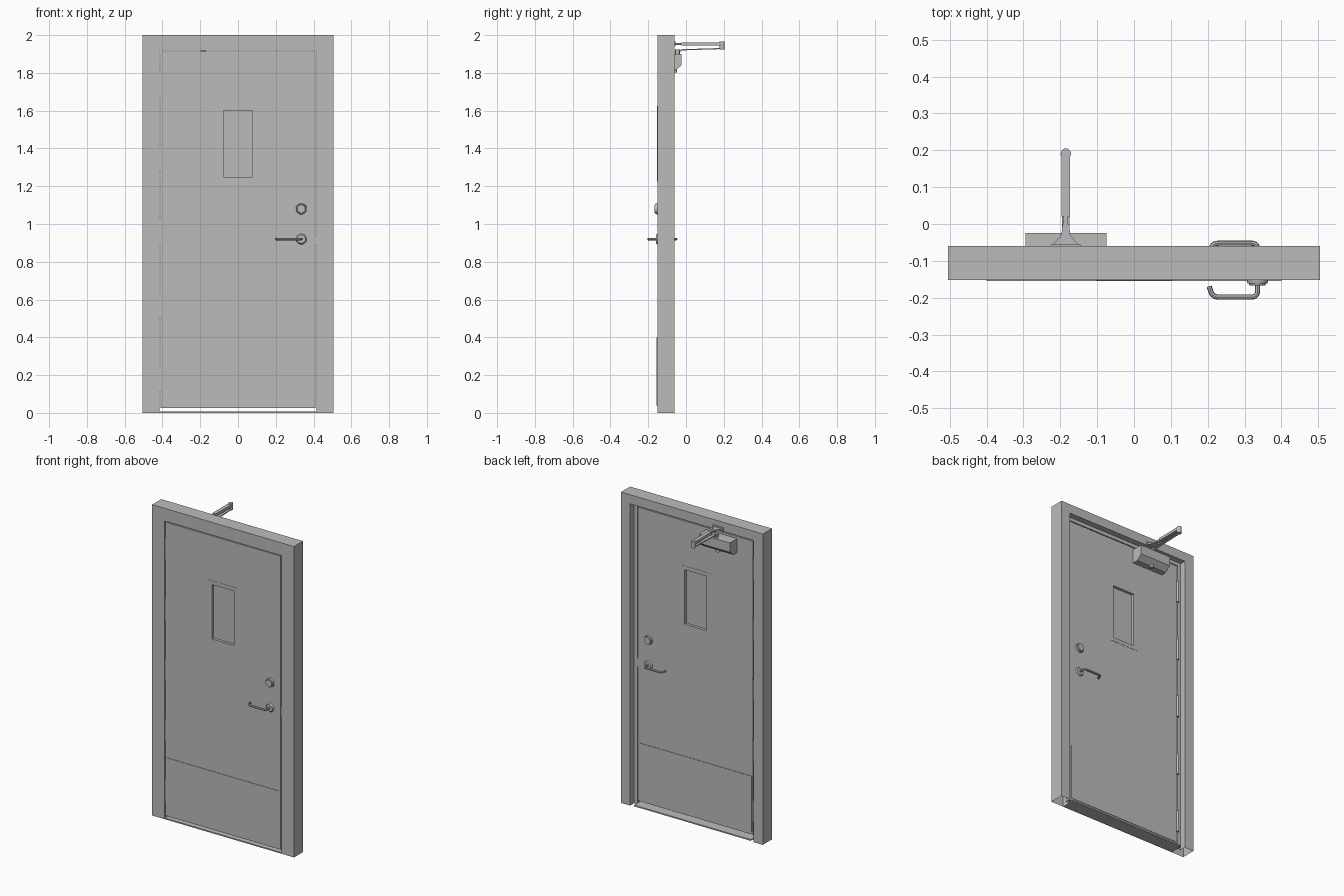
import bpy, bmesh, math
from mathutils import Matrix, Vector

if "Cube" in bpy.data.objects:
    bpy.data.objects.remove(bpy.data.objects["Cube"])

grey = bpy.data.materials.new("plain_grey")
grey.diffuse_color = (0.5, 0.5, 0.5, 1)
grey.use_nodes = True
grey.node_tree.nodes["Principled BSDF"].inputs["Base Color"].default_value = grey.diffuse_color

FRONT, BACK = -0.152, -0.098      # door faces
MID = (FRONT + BACK) / 2


def finish(name, bm, smooth=False):
    bmesh.ops.recalc_face_normals(bm, faces=bm.faces)
    me = bpy.data.meshes.new(name)
    bm.to_mesh(me)
    bm.free()
    ob = bpy.data.objects.new(name, me)
    bpy.context.collection.objects.link(ob)
    me.materials.append(grey)
    if smooth:
        bpy.ops.object.select_all(action='DESELECT')
        ob.select_set(True)
        bpy.context.view_layer.objects.active = ob
        bpy.ops.object.shade_smooth_by_angle(angle=math.radians(35))
    return ob


def box(name, x0, x1, y0, y1, z0, z1):
    bm = bmesh.new()
    bmesh.ops.create_cube(bm, size=1)
    for v in bm.verts:
        v.co = ((x0 + x1) / 2 + v.co.x * (x1 - x0),
                (y0 + y1) / 2 + v.co.y * (y1 - y0),
                (z0 + z1) / 2 + v.co.z * (z1 - z0))
    return finish(name, bm)


def rod(name, a, b, r0, r1=None, seg=24):
    """Cylinder or cone from point a to point b."""
    a, b = Vector(a), Vector(b)
    d = b - a
    bm = bmesh.new()
    m = Matrix.Translation((a + b) / 2) @ d.to_track_quat('Z', 'Y').to_matrix().to_4x4()
    bmesh.ops.create_cone(bm, cap_ends=True, segments=seg, radius1=r0,
                          radius2=r0 if r1 is None else r1, depth=d.length, matrix=m)
    return finish(name, bm, True)


def prism(name, pts, axis, a, b):
    """Extrude a 2D outline along axis x (points are y,z) or z (points are x,y)."""
    bm = bmesh.new()
    place = (lambda p, t: (t, *p)) if axis == 'x' else (lambda p, t: (*p, t))
    lo = [bm.verts.new(place(p, a)) for p in pts]
    hi = [bm.verts.new(place(p, b)) for p in pts]
    bm.faces.new(lo)
    bm.faces.new(hi)
    for i in range(len(pts)):
        j = (i + 1) % len(pts)
        bm.faces.new((lo[i], lo[j], hi[j], hi[i]))
    return finish(name, bm)


def ring(name, outer, inner, y0, y1):
    """Rectangular slab (x0, x1, z0, z1) with a rectangular hole."""
    bm = bmesh.new()

    def loop(r, y):
        x0, x1, z0, z1 = r
        return [bm.verts.new(c) for c in ((x0, y, z0), (x1, y, z0), (x1, y, z1), (x0, y, z1))]
    loops = [loop(outer, y0), loop(inner, y0), loop(inner, y1), loop(outer, y1)]
    for k in range(4):
        p, q = loops[k], loops[(k + 1) % 4]
        for i in range(4):
            j = (i + 1) % 4
            bm.faces.new((p[i], p[j], q[j], q[i]))
    return finish(name, bm)


def tube(name, pts, radius, bend):
    """Round bar through pts with rounded corners."""
    pts = [Vector(p) for p in pts]
    path = [pts[0]]
    for p, c, n in zip(pts, pts[1:], pts[2:]):
        s, e = c + (p - c).normalized() * bend, c + (n - c).normalized() * bend
        for k in range(6):
            t = k / 5
            path.append(s * (1 - t) ** 2 + c * 2 * t * (1 - t) + e * t * t)
    path.append(pts[-1])
    cu = bpy.data.curves.new(name + "_path", 'CURVE')
    cu.dimensions = '3D'
    cu.bevel_depth, cu.bevel_resolution, cu.use_fill_caps = radius, 2, True
    sp = cu.splines.new('POLY')
    sp.points.add(len(path) - 1)
    for q, p in zip(sp.points, path):
        q.co = (*p, 1)
    ob = bpy.data.objects.new(name, cu)
    bpy.context.collection.objects.link(ob)
    bpy.ops.object.select_all(action='DESELECT')
    ob.select_set(True)
    bpy.context.view_layer.objects.active = ob
    bpy.ops.object.convert(target='MESH')
    ob = bpy.context.view_layer.objects.active
    ob.data.materials.clear()
    ob.data.materials.append(grey)
    bpy.ops.object.shade_smooth_by_angle(angle=math.radians(35))


# Door frame: stepped hollow section swept up, across and down, open at the floor
bm = bmesh.new()
section = [(0, FRONT), (0.09, FRONT), (0.09, BACK), (0.065, BACK), (0.065, -0.06), (0, -0.06)]
loops = []
for sx, top in ((-1, 0), (-1, 1), (1, 1), (1, 0)):
    loops.append([bm.verts.new((sx * (0.505 - u), y, (2 - 0.91 * u) if top else 0))
                  for u, y in section])
for p, q in zip(loops, loops[1:]):
    for i in range(6):
        j = (i + 1) % 6
        bm.faces.new((p[i], p[j], q[j], q[i]))
finish("door_frame", bm)

# Threshold
box("threshold", -0.415, 0.415, FRONT, -0.065, 0, 0.008)

# Door leaf with window opening and recessed pane
hole = (-0.078, 0.078, 1.25, 1.60)
ring("door_leaf", (-0.41, 0.41, 0.025, 1.913), hole, FRONT, BACK)
box("window_pane", -0.078, 0.078, FRONT + 0.016, BACK - 0.016, 1.25, 1.60)

# Fittings repeated on both faces of the door
for side, face, s in (("front", FRONT, -1), ("back", BACK, 1)):
    def out(d):
        return face + s * d
    ring(side + "_window_trim", (-0.103, 0.103, 1.225, 1.625), hole,
         *sorted((out(0), out(0.0015))))
    box(side + "_kick_plate", -0.40, 0.40, *sorted((out(0), out(0.003))), 0.04, 0.40)
    # Lock cylinder
    rod(side + "_lock_collar", (0.335, out(0), 1.08), (0.335, out(0.010), 1.08), 0.029, 0.027, 32)
    rod(side + "_lock_face", (0.335, out(0.010), 1.08), (0.335, out(0.015), 1.08), 0.023, 0.021, 32)
    # Lever handle
    rod(side + "_lever_rose", (0.335, out(0), 0.92), (0.335, out(0.008), 0.92), 0.028, 0.022, 32)
    tube(side + "_lever", [(0.335, out(0.004), 0.92), (0.335, out(0.046), 0.92),
                           (0.213, out(0.046), 0.92), (0.204, out(0.017), 0.92)], 0.007, 0.016)

# Latch plate in the gap
box("latch_plate", 0.408, 0.4155, FRONT + 0.004, BACK - 0.004, 0.885, 0.94)

# Hinges
for i in range(5):
    z = 0.182 + i * 0.389
    box("hinge_leaf_%d" % (i + 1), -0.4155, -0.4095, FRONT + 0.004, BACK, z - 0.07, z + 0.07)
    rod("hinge_knuckle_%d" % (i + 1), (-0.4125, BACK + 0.005, z - 0.07),
        (-0.4125, BACK + 0.005, z + 0.07), 0.008, seg=16)

# Door closer body
prism("closer_body", [(BACK, 1.81), (-0.060, 1.81), (-0.024, 1.84), (-0.024, 1.90), (BACK, 1.90)],
      'x', -0.295, -0.075)
rod("closer_lower_cap", (-0.185, -0.062, 1.802), (-0.185, -0.062, 1.83), 0.014)
rod("closer_spindle", (-0.185, -0.045, 1.89), (-0.185, -0.045, 1.925), 0.012)

# Closer arms and frame bracket
CX = -0.185
prism("arm_bracket", [(CX - 0.04, -0.062), (CX + 0.04, -0.062), (CX + 0.012, -0.03),
                      (CX + 0.009, 0.0), (CX - 0.009, 0.0), (CX - 0.012, -0.03)],
      'z', 1.948, 1.957)
box("bracket_foot", CX - 0.04, CX + 0.04, -0.062, -0.056, 1.942, 1.966)
box("arm_rod", CX - 0.006, CX + 0.006, -0.025, 0.04, 1.945, 1.960)
box("upper_arm", CX - 0.012, CX + 0.012, 0.02, 0.185, 1.944, 1.962)
rod("elbow_pivot", (CX, 0.191, 1.924), (CX, 0.191, 1.966), 0.014)
prism("lower_arm", [(-0.058, 1.912), (-0.03, 1.912), (-0.022, 1.919), (0.191, 1.926),
                    (0.191, 1.932), (-0.026, 1.925), (-0.034, 1.918), (-0.058, 1.918)],
      'x', CX - 0.010, CX + 0.010)
